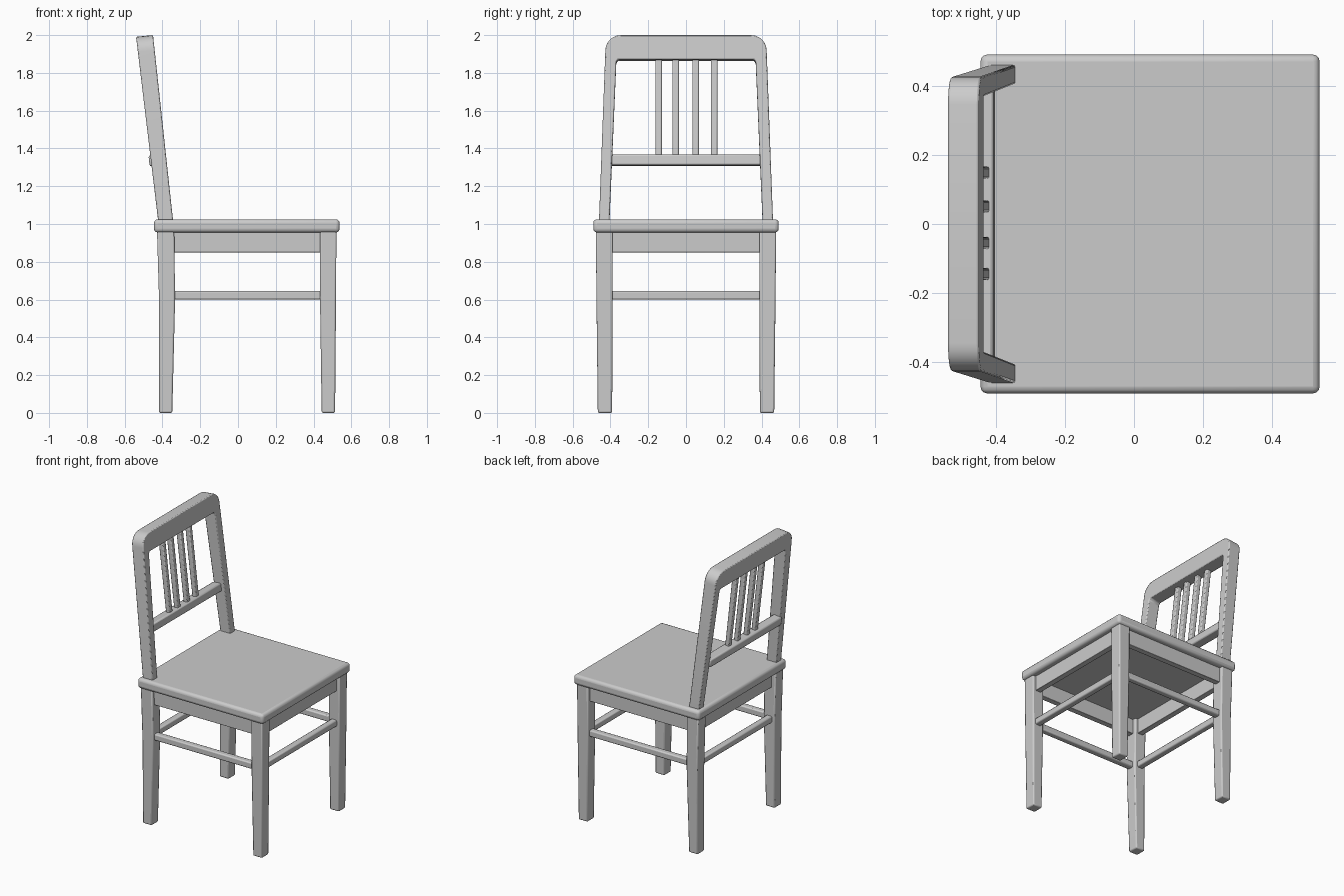
import bpy, bmesh
from math import sin, cos, radians

if "Cube" in bpy.data.objects:
    bpy.data.objects.remove(bpy.data.objects["Cube"])


def finish(name, bm, bevel=0.006, segments=2, mirror=False):
    """Turn a bmesh into an object with softened edges."""
    bmesh.ops.recalc_face_normals(bm, faces=bm.faces)
    mesh = bpy.data.meshes.new(name)
    bm.to_mesh(mesh)
    bm.free()
    ob = bpy.data.objects.new(name, mesh)
    bpy.context.collection.objects.link(ob)
    if mirror:
        m = ob.modifiers.new("Mirror", 'MIRROR')
        m.use_axis = (False, True, False)
        m.use_mirror_merge = False
    b = ob.modifiers.new("Bevel", 'BEVEL')
    b.width, b.segments = bevel, segments
    b.limit_method = 'ANGLE'
    b.angle_limit = radians(35)
    bpy.ops.object.select_all(action='DESELECT')
    ob.select_set(True)
    bpy.context.view_layer.objects.active = ob
    bpy.ops.object.shade_smooth_by_angle(angle=radians(30))
    return ob


def loft(name, rings, **kw):
    """Skin a stack of closed rings and cap both ends."""
    bm = bmesh.new()
    vs = [[bm.verts.new(p) for p in r] for r in rings]
    n = len(vs[0])
    for a, b in zip(vs, vs[1:]):
        for i in range(n):
            j = (i + 1) % n
            bm.faces.new((a[i], a[j], b[j], b[i]))
    bm.faces.new(vs[0])
    bm.faces.new(vs[-1])
    return finish(name, bm, **kw)


def rect(x0, x1, y0, y1, z):
    return [(x0, y0, z), (x1, y0, z), (x1, y1, z), (x0, y1, z)]


def box(name, x0, x1, y0, y1, z0, z1, **kw):
    return loft(name, [rect(x0, x1, y0, y1, z0), rect(x0, x1, y0, y1, z1)], **kw)


# Seat slab with rounded edges
box("seat", -0.445, 0.538, -0.491, 0.491, 0.955, 1.025, bevel=0.02, segments=3)

# Tapered legs, mirrored left to right
loft("front_leg", [rect(0.443, 0.514, 0.391, 0.467, 0),
                   rect(0.434, 0.519, 0.388, 0.474, 0.62),
                   rect(0.434, 0.521, 0.388, 0.477, 0.97)], bevel=0.008, mirror=True)
loft("rear_leg", [rect(-0.418, -0.348, 0.391, 0.467, 0),
                  rect(-0.418, -0.333, 0.388, 0.474, 0.60),
                  rect(-0.429, -0.338, 0.388, 0.477, 0.97)], bevel=0.008, mirror=True)

# Aprons under the seat and stretchers between the legs
for part, half, z0, z1, soft in (("apron", 0.02, 0.85, 0.965, 0.003),
                                 ("stretcher", 0.022, 0.60, 0.645, 0.008)):
    box("side_" + part, -0.36, 0.46, 0.433 - half, 0.433 + half, z0, z1,
        bevel=soft, mirror=True)
    for end, x in (("front", 0.478), ("rear", -0.378)):
        box(f"{end}_{part}", x - half, x + half, -0.41, 0.41, z0, z1, bevel=soft)


# Leaning back: t = 0 is its front surface, t = 1 its rear surface
def lean(y, z, t):
    front = -0.344 - 0.108 * (z - 1.02)
    depth = 0.078 + 0.012 * (z - 1.02)
    return (front - depth * t, y, z - 0.009 * t)


# Back frame: inverted U with rounded shoulders
half = [(0.407, 0.98), (0.369, 1.86), (0.359, 1.872)]
outer = [(0.462, 0.98)] + [(0.346 + 0.081 * cos(radians(a)), 1.919 + 0.081 * sin(radians(a)))
                           for a in range(0, 91, 15)]
right = half[::-1] + outer
profile = right + [(-y, z) for y, z in right[::-1]]
loft("back_frame", [[lean(y, z, t) for y, z in profile] for t in (0, 1)], bevel=0.006)


def back_bar(name, y0, y1, z0, z1, t0, t1, bevel):
    loft(name, [[lean(y, z, t) for y, z in ((y0, z0), (y1, z0), (y1, z1), (y0, z1))]
                for t in (t0, t1)], bevel=bevel)


# Lower back rail and upright slats
back_bar("back_rail", -0.4, 0.4, 1.315, 1.372, 0.32, 1.12, 0.009)
for i, y in enumerate((-0.145, -0.055, 0.051, 0.149)):
    back_bar(f"back_slat_{i + 1}", y - 0.017, y + 0.017, 1.35, 1.89, 0.46, 0.84, 0.006)
